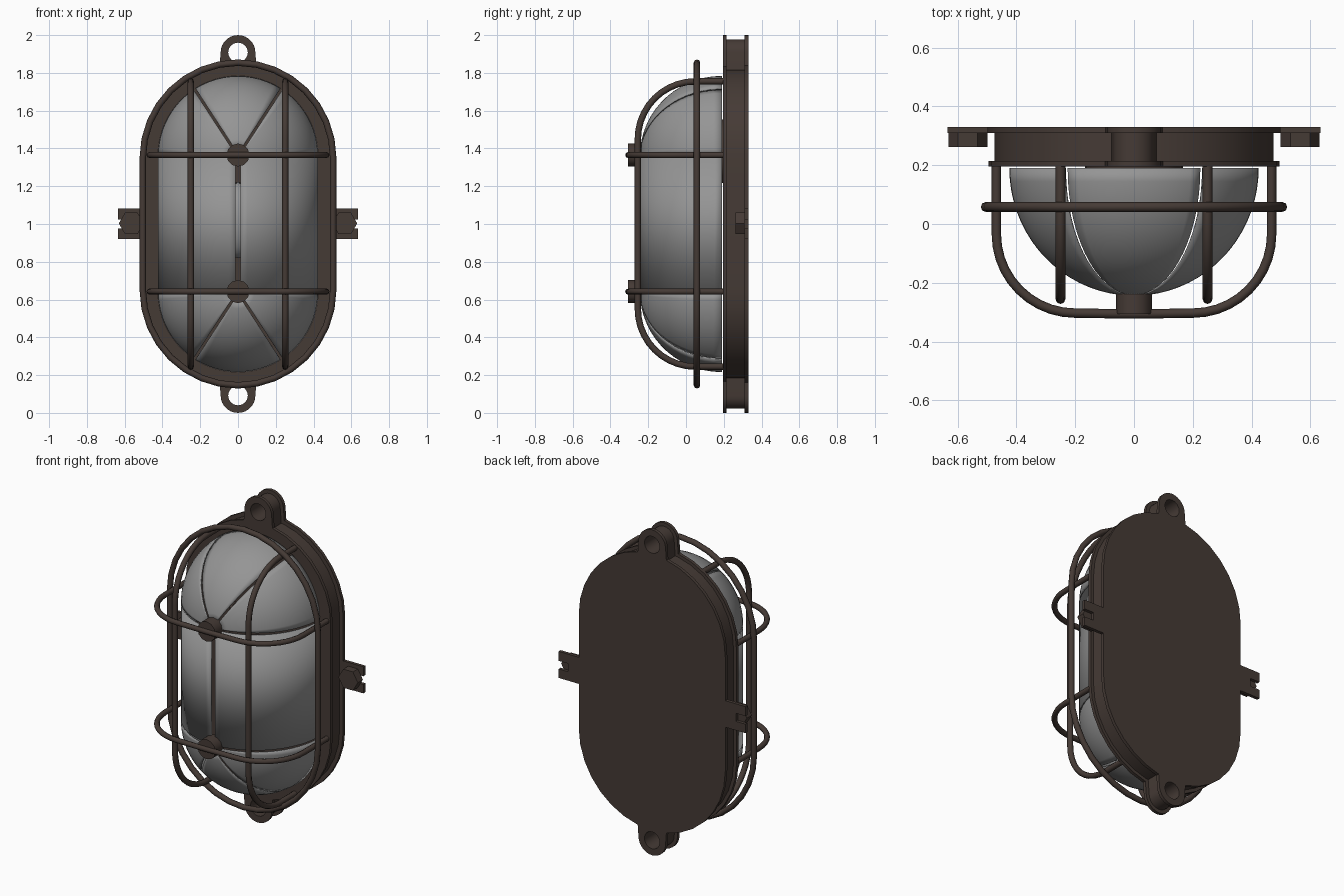
import bpy, bmesh, math
from math import sin, cos, pi, radians

if "Cube" in bpy.data.objects:
    bpy.data.objects.remove(bpy.data.objects["Cube"])


def material(name, rgb):
    m = bpy.data.materials.new(name)
    m.diffuse_color = (*rgb, 1)
    m.use_nodes = True
    m.node_tree.nodes["Principled BSDF"].inputs["Base Color"].default_value = m.diffuse_color
    return m


METAL = material("dark_brown_metal", (0.060, 0.043, 0.036))
GLASS = material("grey_glass", (0.30, 0.30, 0.30))


def activate(ob):
    bpy.ops.object.select_all(action='DESELECT')
    ob.select_set(True)
    bpy.context.view_layer.objects.active = ob


def finish(ob, mat, angle=35):
    activate(ob)
    if ob.type == 'CURVE':
        bpy.ops.object.convert(target='MESH')
        ob = bpy.context.object
    ob.data.materials.clear()
    ob.data.materials.append(mat)
    bpy.ops.object.shade_smooth_by_angle(angle=radians(angle))
    return ob


def arc(cx, cz, r, a0, a1, n):
    return [(cx + r * cos(radians(a0 + (a1 - a0) * i / n)),
             cz + r * sin(radians(a0 + (a1 - a0) * i / n))) for i in range(n + 1)]


def stadium(r, half, n=16):
    return arc(0, 1 + half, r, 0, 180, n) + arc(0, 1 - half, r, 180, 360, n)


def add_spline(cu, pts, cyclic):
    s = cu.splines.new('POLY')
    s.points.add(len(pts) - 1)
    for p, co in zip(s.points, pts):
        p.co = (*co, 1)
    s.use_cyclic_u = cyclic


def plate(name, outlines, y0, y1, mat=METAL):
    """Flat xz outlines (later ones are holes) extruded from y0 to y1."""
    cu = bpy.data.curves.new(name, 'CURVE')
    cu.dimensions, cu.fill_mode = '2D', 'BOTH'
    cu.extrude = (y1 - y0) / 2
    for o in outlines:
        add_spline(cu, [(x, z, 0) for x, z in o], True)
    ob = bpy.data.objects.new(name, cu)
    ob.location.y = (y0 + y1) / 2
    ob.rotation_euler.x = pi / 2
    bpy.context.collection.objects.link(ob)
    return finish(ob, mat)


def wire(name, pts, cyclic=False, r=0.017):
    cu = bpy.data.curves.new(name, 'CURVE')
    cu.dimensions = '3D'
    cu.bevel_depth, cu.bevel_resolution, cu.use_fill_caps = r, 2, True
    add_spline(cu, pts, cyclic)
    ob = bpy.data.objects.new(name, cu)
    bpy.context.collection.objects.link(ob)
    return finish(ob, METAL, 60)


def panel(name, fn, nu, nv):
    """Thin shell panel from a surface function over the unit square."""
    bm = bmesh.new()
    g = [[bm.verts.new(fn(i / nu, j / nv)) for j in range(nv + 1)] for i in range(nu + 1)]
    for i in range(nu):
        for j in range(nv):
            bm.faces.new((g[i][j], g[i + 1][j], g[i + 1][j + 1], g[i][j + 1]))
    me = bpy.data.meshes.new(name)
    bm.to_mesh(me)
    bm.free()
    ob = bpy.data.objects.new(name, me)
    bpy.context.collection.objects.link(ob)
    so = ob.modifiers.new("thickness", 'SOLIDIFY')
    so.thickness, so.offset = 0.008, 0
    return finish(ob, GLASS)


# Housing: body between two flanges
HALF = 0.35
plate("front_flange", [stadium(0.494, HALF)], 0.195, 0.215)
plate("housing_body", [stadium(0.474, HALF)], 0.215, 0.31)
plate("back_plate", [stadium(0.498, HALF)], 0.31, 0.33)

# Hanging ears, top and bottom, each two rings joined by a tube
for label, s in (("top", 1), ("bottom", -1)):
    def ear(r):
        pts = [(r + 0.01, 0.78)] + arc(0, 0.908, r, 0, 180, 14) + [(-r - 0.01, 0.78)]
        return [(x, 1 + s * z) for x, z in pts]
    hole = arc(0, 1 + s * 0.908, 0.052, 0, 337.5, 15)
    for part, r, y0, y1 in (("front_ear", 0.092, 0.195, 0.215),
                            ("ear_tube", 0.07, 0.215, 0.31),
                            ("back_ear", 0.092, 0.31, 0.33)):
        plate(f"{label}_{part}", [ear(r), hole], y0, y1)

# Side lugs: slotted plate with a hex bolt
for label, s in (("left", -1), ("right", 1)):
    lug = [(0.46, 0.92), (0.635, 0.92), (0.635, 0.975), (0.57, 0.975),
           (0.57, 1.025), (0.635, 1.025), (0.635, 1.083), (0.46, 1.083)]
    plate(f"{label}_lug", [[(s * x, z) for x, z in lug]], 0.31, 0.33)
    plate(f"{label}_bolt", [arc(s * 0.565, 1.003, 0.066, 0, 300, 5)], 0.262, 0.311)

# Glass cover: shell panels separated by narrow seams
R, DEPTH, Y0, CZ = 0.42, 0.43, 0.19, 0.36
GAP = 0.006


def cap_panel(name, s, a0, a1):
    def fn(u, v):
        t = radians(6 + 84 * v)
        r = R * sin(t)
        d = GAP / r
        a = radians(a0) + d + (radians(a1 - a0) - 2 * d) * u
        return (r * sin(a), Y0 - DEPTH * cos(t), 1 + s * (CZ + r * cos(a)))
    panel(name, fn, 12, 14)


for label, s in (("top", 1), ("bottom", -1)):
    for side, a0, a1 in (("left", -90, -33), ("centre", -33, 33), ("right", 33, 90)):
        cap_panel(f"{label}_{side}_glass", s, a0, a1)

for label, s in (("left", -1), ("right", 1)):
    def side_fn(u, v):
        t = radians(1.7 + 88.3 * v)
        return (s * R * sin(t), Y0 - DEPTH * cos(t), 1 + (2 * u - 1) * (CZ - GAP))
    panel(f"{label}_side_glass", side_fn, 1, 18)

# Lamp inside: mounting disc, socket and bulb
plate("lamp_mount", [arc(0, 1.385, 0.167, 0, 345, 23)], 0.185, 0.196)
plate("lamp_arm", [arc(0, 1.385, 0.04, 0, 330, 11)], 0.0, 0.19)
bpy.ops.mesh.primitive_cylinder_add(vertices=16, radius=0.06, depth=0.18, location=(0, 0.02, 1.31))
bpy.context.object.name = "lamp_socket"
finish(bpy.context.object, METAL)
bpy.ops.mesh.primitive_uv_sphere_add(segments=20, ring_count=12, radius=1, location=(0, 0.02, 1.02))
bulb = bpy.context.object
bulb.name, bulb.scale = "bulb", (0.12, 0.12, 0.2)
finish(bulb, GLASS, 60)

# Guard: outer hoop, upright wires, cross wires and their bosses
wire("guard_hoop", [(x, 0.058, z) for x, z in stadium(0.504, HALF)], True)

for label, x in (("left", -0.25), ("right", 0.25)):
    up = arc(0.05, 1.45, 0.305, 90, 180, 10)
    path = [(0.2, 1.755)] + up + [(y, 2 - z) for y, z in reversed(up)] + [(0.2, 0.245)]
    wire(f"{label}_upright_wire", [(x, y, z) for y, z in path])

for label, z in (("upper", 1.365), ("lower", 0.642)):
    bend = arc(-0.2, -0.035, 0.268, 180, 270, 10)
    path = ([(-0.468, 0.2)] + bend + [(0, -0.306)]
            + [(-x, y) for x, y in reversed(bend)] + [(0.468, 0.2)])
    wire(f"{label}_cross_wire", [(x, y, z) for x, y in path], r=0.016)
    plate(f"{label}_boss", [arc(0, z, 0.061, 0, 330, 11)], -0.306, -0.225)
